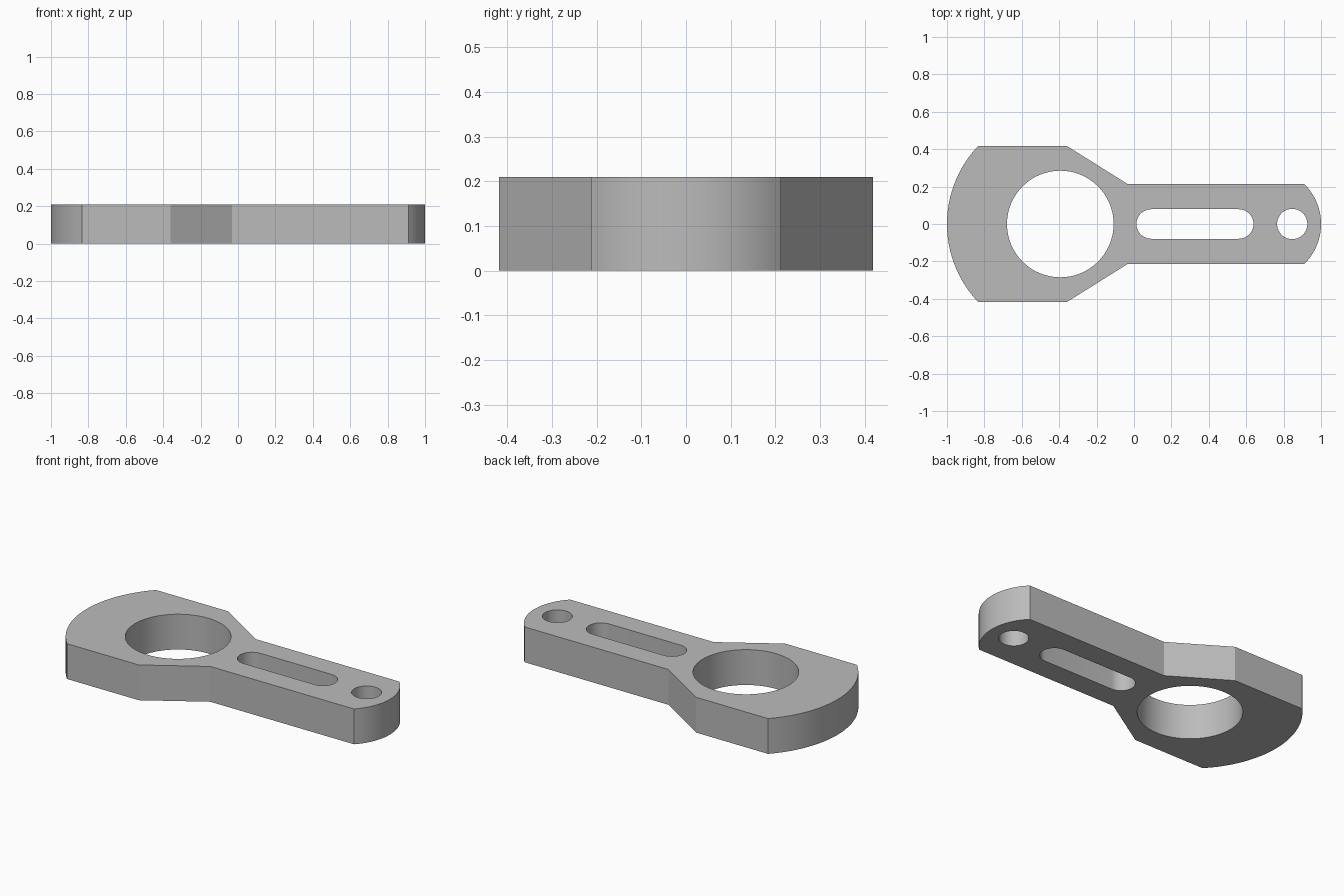
import bpy, bmesh
from math import asin, cos, sin, pi, radians

if "Cube" in bpy.data.objects:
    bpy.data.objects.remove(bpy.data.objects["Cube"], do_unlink=True)

THICK = 0.21
HEAD_X, HEAD_R, HEAD_W = -0.394, 0.606, 0.418
TIP_X, TIP_R, ARM_W = 0.698, 0.302, 0.213

steel = bpy.data.materials.new("plain_grey")
steel.use_nodes = True
grey = (0.5, 0.5, 0.5, 1)
steel.diffuse_color = grey
steel.node_tree.nodes["Principled BSDF"].inputs["Base Color"].default_value = grey


def arc(cx, r, start, end, steps):
    """Points on an arc centred on the x axis."""
    angles = [start + (end - start) * i / steps for i in range(steps + 1)]
    return [(cx + r * cos(a), r * sin(a)) for a in angles]


def prism(name, outline, bottom, top):
    """Extrude a counter-clockwise outline into a solid."""
    bm = bmesh.new()
    base = bm.faces.new([bm.verts.new((x, y, bottom)) for x, y in outline])
    ext = bmesh.ops.extrude_face_region(bm, geom=[base], use_keep_orig=True)
    verts = [v for v in ext["geom"] if isinstance(v, bmesh.types.BMVert)]
    bmesh.ops.translate(bm, verts=verts, vec=(0, 0, top - bottom))
    bmesh.ops.recalc_face_normals(bm, faces=bm.faces[:])
    mesh = bpy.data.meshes.new(name)
    bm.to_mesh(mesh)
    bm.free()
    mesh.materials.append(steel)
    obj = bpy.data.objects.new(name, mesh)
    bpy.context.collection.objects.link(obj)
    return obj


def slot(x0, x1, r, steps):
    """Round-ended outline; equal ends give a full circle."""
    if x0 == x1:
        return arc(x0, r, 0, 2 * pi, steps)[:-1]
    return arc(x1, r, -pi / 2, pi / 2, steps) + arc(x0, r, pi / 2, 3 * pi / 2, steps)


# Plate outline: rounded tip, straight arm, flared shoulders, wide round head
tip, head = asin(ARM_W / TIP_R), asin(HEAD_W / HEAD_R)
outline = arc(TIP_X, TIP_R, -tip, tip, 20)
outline += [(-0.033, ARM_W), (-0.36, HEAD_W)]
outline += arc(HEAD_X, HEAD_R, pi - head, pi + head, 24)
outline += [(-0.36, -HEAD_W), (-0.033, -ARM_W)]
plate = prism("bracket_plate", outline, 0, THICK)

# Through openings: large bore, long slot, small tip hole
openings = {
    "bore_cutter": slot(HEAD_X, HEAD_X, 0.285, 64),
    "slot_cutter": slot(0.092, 0.56, 0.079, 16),
    "tip_hole_cutter": slot(0.846, 0.846, 0.081, 40),
}
bpy.context.view_layer.objects.active = plate
for name, shape in openings.items():
    cutter = prism(name, shape, -0.1, THICK + 0.1)
    cutter.hide_render = True
    cut = plate.modifiers.new(name, "BOOLEAN")
    cut.operation = "DIFFERENCE"
    cut.solver = "EXACT"
    cut.object = cutter
    bpy.ops.object.modifier_apply(modifier=cut.name)
    bpy.data.objects.remove(cutter, do_unlink=True)

# Smooth curved walls, crisp rims
bpy.ops.object.select_all(action="DESELECT")
plate.select_set(True)
bpy.ops.object.shade_smooth_by_angle(angle=radians(25))
